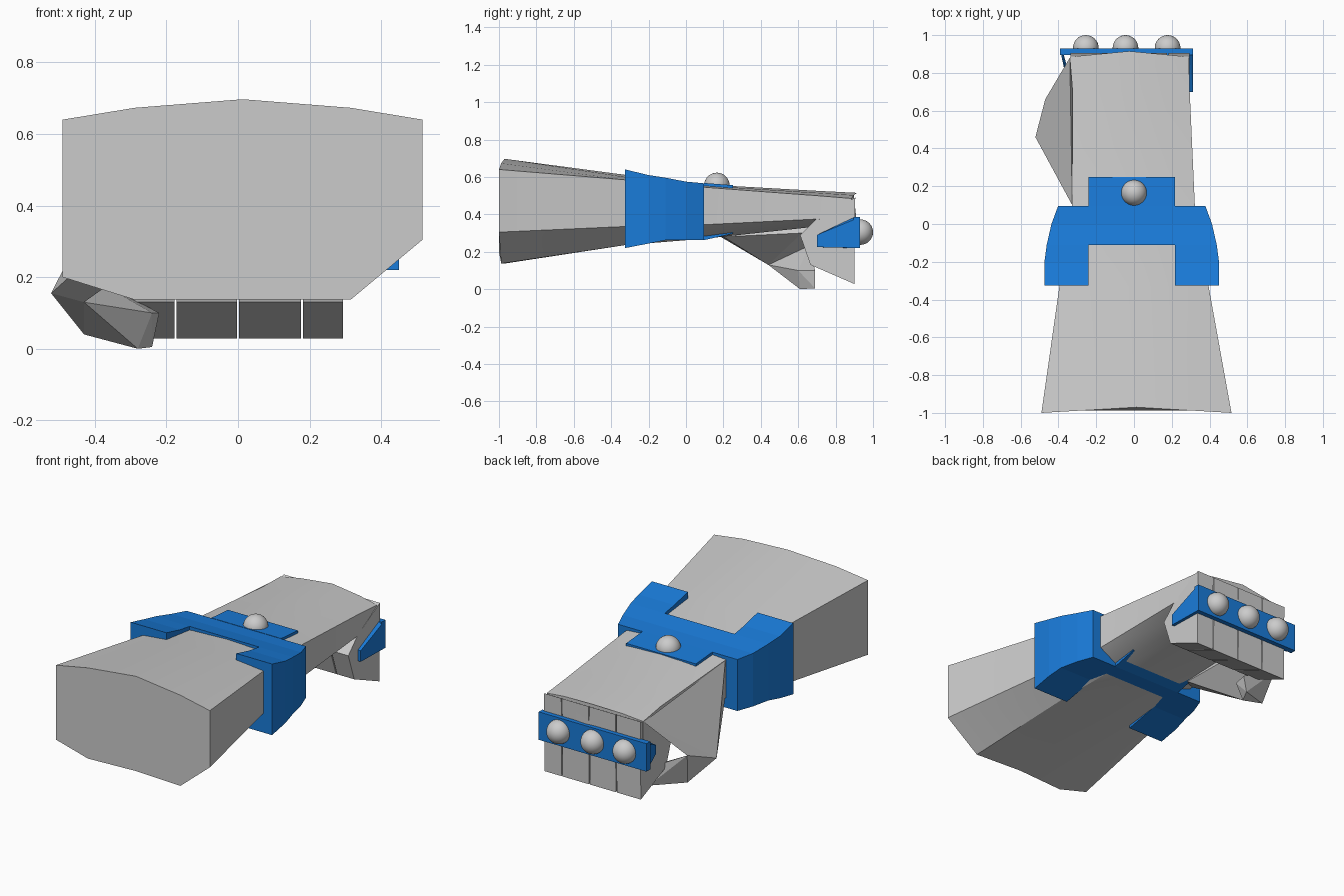
import bpy, bmesh, math

if "Cube" in bpy.data.objects:
    bpy.data.objects.remove(bpy.data.objects["Cube"])

blue = bpy.data.materials.new("blue")
blue.diffuse_color = (0.01, 0.2, 0.7, 1)
blue.use_nodes = True
blue.node_tree.nodes["Principled BSDF"].inputs["Base Color"].default_value = blue.diffuse_color


def finish(name, bm, mat=None, angle=None):
    bmesh.ops.recalc_face_normals(bm, faces=bm.faces)
    me = bpy.data.meshes.new(name)
    bm.to_mesh(me)
    bm.free()
    ob = bpy.data.objects.new(name, me)
    bpy.context.collection.objects.link(ob)
    if mat:
        me.materials.append(mat)
    if angle:
        bpy.ops.object.select_all(action='DESELECT')
        ob.select_set(True)
        bpy.context.view_layer.objects.active = ob
        bpy.ops.object.shade_smooth_by_angle(angle=math.radians(angle))
    return ob


def loft(name, rings, mat=None, angle=None):
    bm = bmesh.new()
    vs = [[bm.verts.new(p) for p in r] for r in rings]
    n = len(vs[0])
    for a, b in zip(vs, vs[1:]):
        for i in range(n):
            j = (i + 1) % n
            bm.faces.new((a[i], a[j], b[j], b[i]))
    bm.faces.new(vs[0])
    bm.faces.new(vs[-1])
    return finish(name, bm, mat, angle)


def hull(name, pts, mat=None):
    bm = bmesh.new()
    for p in pts:
        bm.verts.new(p)
    res = bmesh.ops.convex_hull(bm, input=bm.verts)
    loose = [v for v in bm.verts if not v.link_faces]
    bmesh.ops.delete(bm, geom=loose, context='VERTS')
    bmesh.ops.dissolve_limit(bm, angle_limit=0.02, verts=bm.verts, edges=bm.edges)
    return finish(name, bm, mat)


# Forearm and back of hand: y, bow, centre, half width, top edge, top mid, right low, left low, bottom
stations = [
    (-1.0, 0.03, 0.013, 0.503, 0.64, 0.697, 0.305, 0.20, 0.137),
    (-0.33, 0, 0, 0.395, 0.585, 0.612, 0.335, 0.25, 0.235),
    (0.1, 0, -0.003, 0.325, 0.545, 0.56, 0.345, 0.32, 0.27),
    (0.7, 0, -0.015, 0.31, 0.50, 0.526, 0.375, 0.37, 0.335),
    (0.885, 0.03, -0.025, 0.315, 0.485, 0.515, 0.36, 0.36, 0.34)]
rings = []
for y, bow, c, w, ze, zm, zr, zl, zb in stations:
    z6 = ze + (zm - ze) * 0.58
    sec = [(-1, ze), (-0.6, z6), (0, zm), (0.6, z6), (1, ze),
           (1, zr), (0.6, zb), (0, zb), (-0.6, zb), (-1, zl)]
    rings.append([(c + f * w, y + bow * (1 - abs(f)), z) for f, z in sec])
loft("forearm", rings, angle=30)

# Curled fingers
profile = [(0.905, 0.49), (0.9, 0.028), (0.665, 0.13), (0.61, 0.29), (0.7, 0.38)]
for i, (a, b) in enumerate([(-0.335, -0.178), (-0.172, -0.003), (0.003, 0.176), (0.182, 0.294)]):
    loft(f"finger_{i + 1}", [[(x, y, z) for y, z in profile] for x in (a, b)])

# Thumb base and thumb tip
hull("thumb_base", [(-0.327, 0.1, 0.54), (-0.327, 0.1, 0.33), (-0.34, 0.88, 0.48),
                    (-0.47, 0.66, 0.233), (-0.522, 0.46, 0.155), (-0.43, 0.44, 0.13),
                    (-0.22, 0.2, 0.28), (-0.25, 0.62, 0.3)])
hull("thumb_tip", [(-0.47, 0.66, 0.233), (-0.522, 0.46, 0.155), (-0.43, 0.44, 0.13),
                   (-0.43, 0.6, 0.04), (-0.28, 0.61, 0.0), (-0.24, 0.69, 0.005),
                   (-0.22, 0.69, 0.1), (-0.24, 0.6, 0.1), (-0.33, 0.65, 0.13)])


# Wrist guard: side flaps, bridge and tab, each a row of rectangles along y
def slab(name, rows):
    loft(name, [[(x0 - 0.012, y, z0), (x1 - 0.012, y, z0), (x1 - 0.012, y, z1), (x0 - 0.012, y, z1)]
                for y, x0, x1, z0, z1 in rows], blue)


for side, s in (("left", -1), ("right", 1)):
    slab(f"guard_flap_{side}", [(-0.325, s * 0.228, s * 0.462, 0.22, 0.64),
                                (-0.2, s * 0.228, s * 0.462, 0.244, 0.61),
                                (-0.11, s * 0.228, s * 0.45, 0.262, 0.596)])
slab("guard_bridge", [(-0.11, -0.45, 0.45, 0.262, 0.596), (0, -0.425, 0.425, 0.262, 0.575),
                      (0.095, -0.39, 0.39, 0.262, 0.566)])
slab("guard_tab", [(0.095, -0.228, 0.228, 0.262, 0.568), (0.25, -0.228, 0.228, 0.297, 0.556)])

# Knuckle band with tapered end wings
hull("knuckle_band", [(x, y, z) for x in (-0.393, 0.312) for y in (0.895, 0.93) for z in (0.22, 0.385)])
bpy.data.objects["knuckle_band"].data.materials.append(blue)
for name, x, xi, yb, z0, z1 in (("left", -0.393, -0.365, 0.8, 0.27, 0.32),
                                ("right", 0.312, 0.302, 0.7, 0.225, 0.29)):
    t = 0.02 if x < 0 else -0.02
    hull(f"band_wing_{name}", [(x, 0.93, 0.22), (x, 0.93, 0.385), (x + t, 0.9, 0.22), (x + t, 0.9, 0.385)] +
         [(a, yb, z) for a in ((xi, xi + t) if x < 0 else (x, x + t)) for z in (z0, z1)], blue)

# Round studs
for i, p in enumerate([(0, 0.165, 0.555), (-0.255, 0.932, 0.305), (-0.045, 0.932, 0.305), (0.178, 0.932, 0.305)]):
    bm = bmesh.new()
    bmesh.ops.create_uvsphere(bm, u_segments=32, v_segments=16, radius=0.068)
    bmesh.ops.translate(bm, vec=p, verts=bm.verts)
    finish(f"stud_{i + 1}", bm, angle=40)
